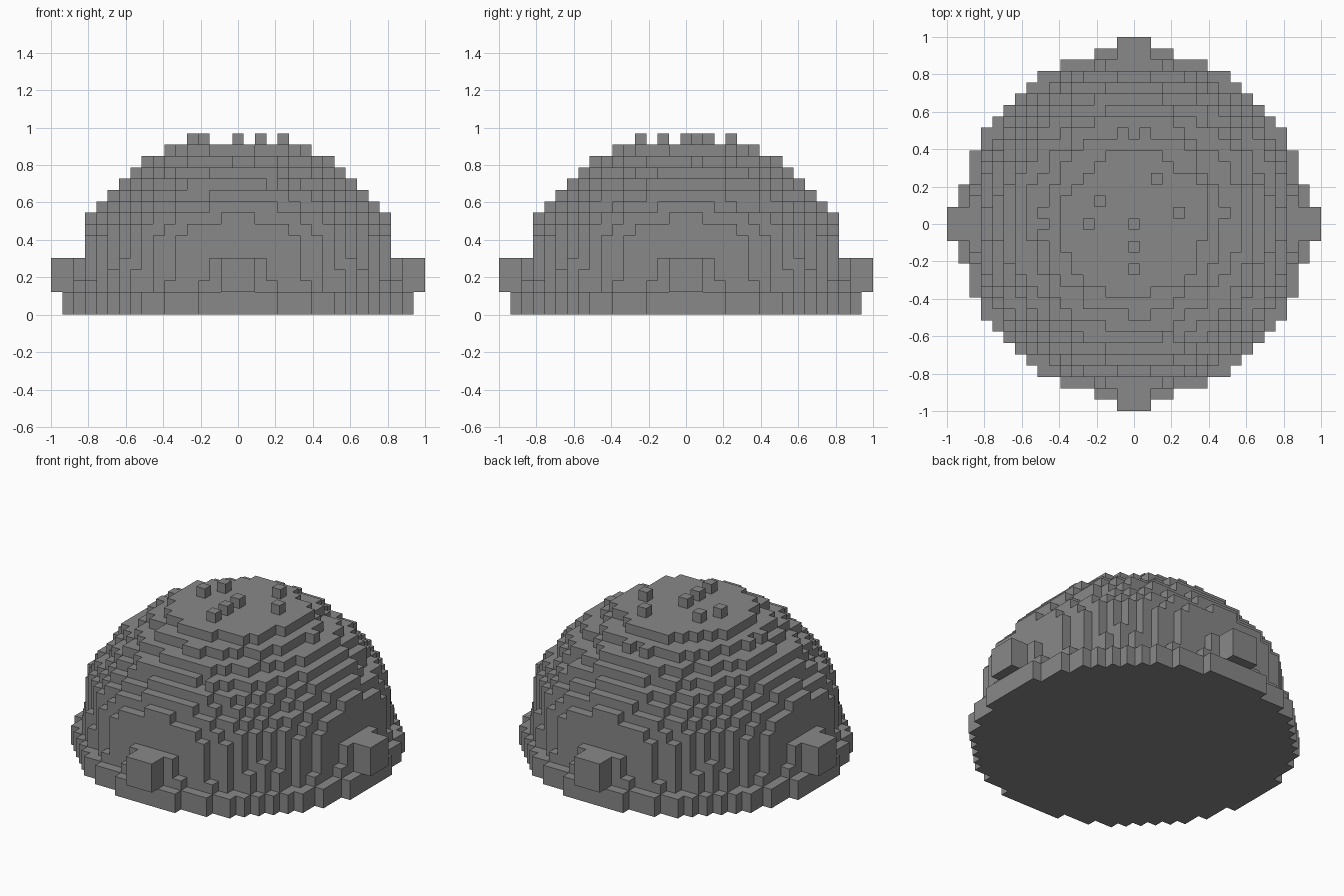
import bpy
import bmesh
import random

cube = bpy.data.objects.get("Cube")
if cube:
    bpy.data.objects.remove(cube, do_unlink=True)

random.seed(4)
CELL = 2 / 33
SPAN = range(-16, 17)

# Squared radius, in cells, of each stacked layer from the floor up
LAYERS = [236, 236, 205, 203, 200, 195, 194, 186, 172, 150, 133, 113, 88, 64, 42]
ROUGH_FROM = 9

grey = bpy.data.materials.new("stone grey")
grey.use_nodes = True
grey.diffuse_color = (0.246, 0.246, 0.246, 1)
grey.node_tree.nodes["Principled BSDF"].inputs["Base Color"].default_value = grey.diffuse_color


def build_blocks(name, cells):
    """Make one mesh from the exposed faces of a set of grid cells."""
    bm = bmesh.new()
    corners = {}

    def vert(p):
        if p not in corners:
            x, y, z = p
            corners[p] = bm.verts.new(((x - 0.5) * CELL, (y - 0.5) * CELL, z * CELL))
        return corners[p]

    for cell in cells:
        for axis in range(3):
            for side in (0, 1):
                step = [0, 0, 0]
                step[axis] = 2 * side - 1
                if tuple(c + s for c, s in zip(cell, step)) in cells:
                    continue
                u, v = (axis + 1) % 3, (axis + 2) % 3
                loop = []
                for du, dv in ((0, 0), (1, 0), (1, 1), (0, 1)):
                    p = list(cell)
                    p[axis] += side
                    p[u] += du
                    p[v] += dv
                    loop.append(vert(tuple(p)))
                bm.faces.new(loop if side else loop[::-1])
    mesh = bpy.data.meshes.new(name)
    bm.to_mesh(mesh)
    bm.free()
    mesh.materials.append(grey)
    obj = bpy.data.objects.new(name, mesh)
    bpy.context.collection.objects.link(obj)
    return obj


# Stepped dome, slightly ragged near the top
cells = set()
for x in SPAN:
    for y in SPAN:
        ragged = random.uniform(-5, 6)
        for z, limit in enumerate(LAYERS):
            if x * x + y * y <= limit + (ragged if z >= ROUGH_FROM else 0):
                cells.add((x, y, z))

# Four side knobs, narrowing outwards
for depth, half in ((14, 2), (15, 1), (16, 1)):
    for w in range(-half, half + 1):
        for z in (2, 3, 4):
            for s in (-1, 1):
                cells.add((s * depth, w, z))
                cells.add((w, s * depth, z))

# Loose single blocks on the crown
for x, y in ((-3, 2), (-4, 0), (0, 0), (0, -2), (0, -4), (2, 4), (4, 1)):
    cells.add((x, y, len(LAYERS)))

build_blocks("block_dome", cells)
